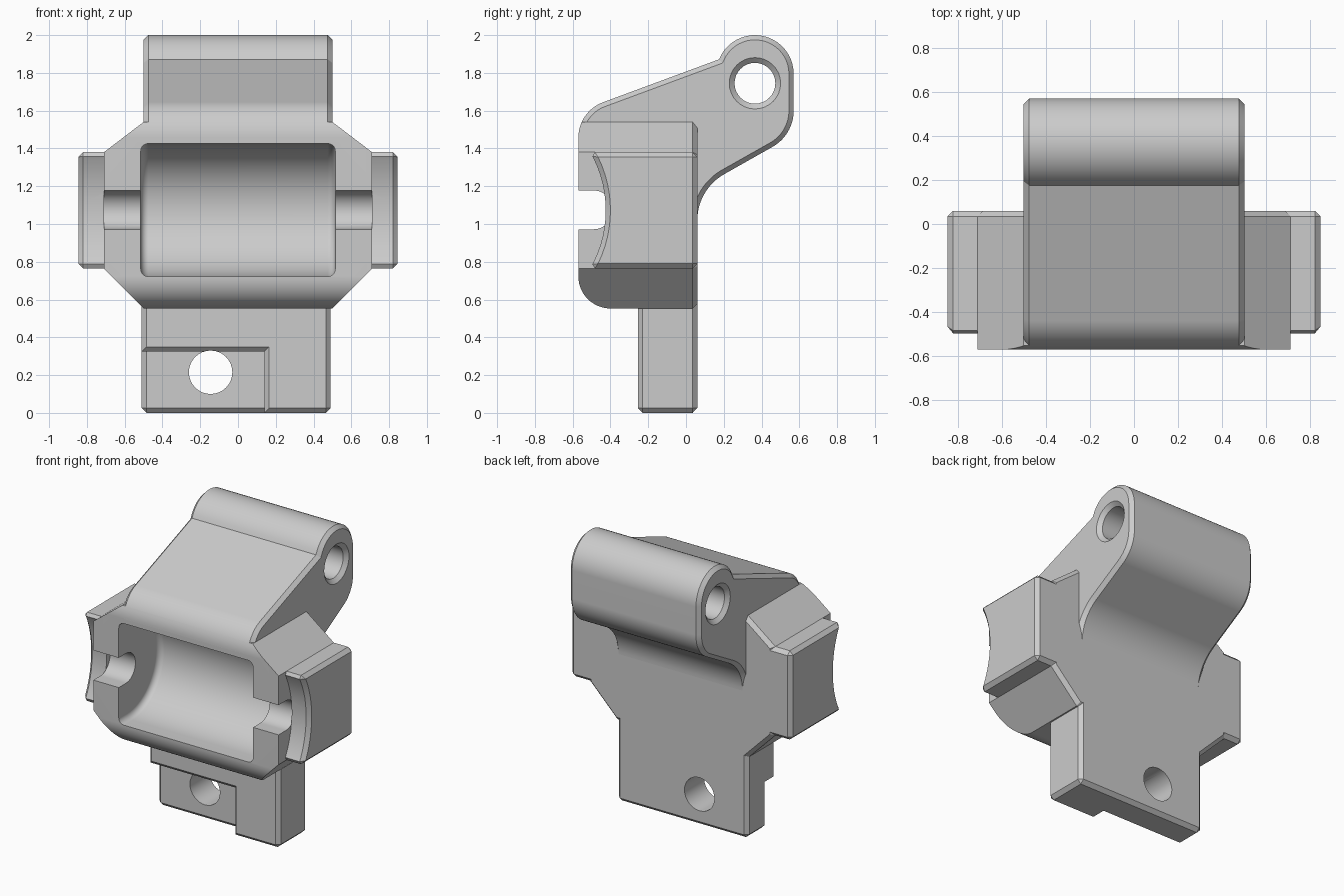
import bpy, bmesh
from math import sin, cos, radians
from mathutils import Vector

if "Cube" in bpy.data.objects:
    bpy.data.objects.remove(bpy.data.objects["Cube"], do_unlink=True)

grey = bpy.data.materials.new("plain grey")
grey.use_nodes = True
grey.diffuse_color = (0.6, 0.6, 0.6, 1)
grey.node_tree.nodes["Principled BSDF"].inputs["Base Color"].default_value = (0.6, 0.6, 0.6, 1)


def arc(cx, cy, r, a0, a1, n=14):
    angles = [radians(a0 + (a1 - a0) * i / n) for i in range(n + 1)]
    return [(cx + r * cos(a), cy + r * sin(a)) for a in angles]


def circle(cx, cy, r):
    return arc(cx, cy, r, 0, 360, 32)[:-1]


def box(x0, x1, z0, z1):
    return [(x0, z0), (x1, z0), (x1, z1), (x0, z1)]


def shrink(pts, amount):
    """Offset a clockwise profile inwards with mitred corners."""
    result = []
    for i, p in enumerate(pts):
        p = Vector(p)
        a = (p - Vector(pts[i - 1])).normalized()
        b = (Vector(pts[(i + 1) % len(pts)]) - p).normalized()
        n1, n2 = Vector((a.y, -a.x)), Vector((b.y, -b.x))
        result.append(tuple(p + (n1 + n2) * amount / (1 + n1.dot(n2))))
    return result


def finish(name, bm):
    bmesh.ops.recalc_face_normals(bm, faces=bm.faces)
    if bm.calc_volume(signed=True) < 0:
        bmesh.ops.reverse_faces(bm, faces=bm.faces)
    mesh = bpy.data.meshes.new(name)
    bm.to_mesh(mesh)
    bm.free()
    mesh.materials.append(grey)
    ob = bpy.data.objects.new(name, mesh)
    bpy.context.collection.objects.link(ob)
    return ob


def prism(name, pts, axis, lo, hi, chamfer=0, pick=None, segments=1):
    """Extrude a profile along x (profile in y, z) or along y (profile in x, z)."""
    def place(p, d):
        return (d, p[0], p[1]) if axis == "x" else (p[0], d, p[1])
    bm = bmesh.new()
    face = bm.faces.new([bm.verts.new(place(p, lo)) for p in pts])
    grown = bmesh.ops.extrude_face_region(bm, geom=[face])["geom"]
    shift = Vector(place((0, 0), hi - lo))
    bmesh.ops.translate(bm, vec=shift, verts=[v for v in grown if isinstance(v, bmesh.types.BMVert)])
    bmesh.ops.recalc_face_normals(bm, faces=bm.faces)
    if chamfer:
        edges = [e for e in bm.edges if e.calc_face_angle(0) > 0.5 and
                 (pick is None or pick((e.verts[0].co + e.verts[1].co) / 2))]
        bmesh.ops.bevel(bm, geom=edges, offset=chamfer, offset_type="OFFSET", segments=segments,
                        profile=0.5, affect="EDGES", clamp_overlap=False)
    return finish(name, bm)


def combine(base, other, operation):
    mod = base.modifiers.new(operation, "BOOLEAN")
    mod.operation, mod.solver, mod.object = operation, "EXACT", other
    bpy.context.view_layer.objects.active = base
    bpy.ops.object.modifier_apply(modifier=mod.name)
    bpy.data.objects.remove(other, do_unlink=True)


BACK, FRONT, CH = 0.06, -0.57, 0.025
front_curve = arc(-0.37, 1.457, 0.2, 180, 110.4)

# Six-sided body, chamfered round its back and rounded along its front
half = [(0.5, 0.553), (0.71, 0.765), (0.71, 1.38), (0.5, 1.54)]
outline = half + [(-x, z) for x, z in reversed(half)]
body = prism("bracket_body", outline, "y", FRONT - 0.1, BACK, CH, lambda c: c.y > BACK - 0.01)
side = [(0.2, 0.5), (0.2, 1.7), (-0.3, 1.7)] + front_curve[::-1] + arc(-0.4, 0.723, 0.17, 180, 270)
side += [(-0.3, 0.553), (-0.3, 0.5)]
combine(body, prism("body_rounding", side, "x", -1, 1), "INTERSECT")

# Side ears with hollowed fronts
ear_profile = arc(-1.04, 1.0725, 0.615, -30, 30)
ear_profile += [(BACK, 1.38), (BACK, 0.765)]
for s in (-1, 1):
    lo, hi = sorted((0.66 * s, 0.845 * s))
    combine(body, prism("ear", ear_profile, "x", lo, hi, CH,
                        lambda c: abs(c.x) > 0.7), "UNION")

# Lower tab with a stepped front corner
tab = prism("tab", box(-0.51, 0.49, 0, 0.7), "y", -0.255, BACK, CH, lambda c: c.z < 0.65)
combine(tab, prism("step_cutter", box(-0.8, 0.14, -0.3, 0.325), "y", -0.5, -0.1), "DIFFERENCE")
combine(tab, prism("lip_cutter", box(-0.8, 0.165, -0.3, 0.35), "y", -0.5, -0.23,
                   CH, lambda c: c.y > -0.25), "DIFFERENCE")
combine(tab, prism("step_plate", box(-0.51, 0.3, 0, 0.5), "y", -0.155, 0, CH,
                   lambda c: (c.y < -0.15) + (c.z < 0.01) + (c.x < -0.5) > 1), "UNION")
combine(body, tab, "UNION")

# Roller cavity and axle slot, both open at the front
cavity = [(-0.8, 0.722)] + arc(-0.48, 1.074, 0.352, -90, 90, 32) + [(-0.8, 1.426)]
combine(body, prism("cavity_cutter", cavity, "x", -0.515, 0.515, 0.04,
                    lambda c: abs(c.x) > 0.5, 5), "DIFFERENCE")
slot = [(-0.8, 0.972)] + arc(-0.49, 1.075, 0.103, -90, 90) + [(-0.8, 1.178)]
combine(body, prism("slot_cutter", slot, "x", -0.7101, 0.7101), "DIFFERENCE")
combine(body, prism("tab_hole", circle(-0.145, 0.215, 0.115), "y", -1, 1), "DIFFERENCE")

# Sloping arm ending in a barrel, with sloped rims and a flared through hole
arm_profile = (front_curve + arc(0.365, 1.795, 0.205, 158, 0, 20) + arc(0.35, 1.6, 0.22, 0, -60)
               + arc(0.34, 1.02, 0.28, 120, 180) + [(0, 1.02), (0, 1.3), (-0.3, 1.46)])
bm = bmesh.new()
rims = {-1: [], 1: []}
for wide, narrow in ((arm_profile, shrink(arm_profile, CH)),
                     (circle(0.365, 1.745, 0.108), circle(0.365, 1.745, 0.136))):
    rings = [[bm.verts.new((x, y, z)) for y, z in pts] for x, pts in
             ((-0.5, narrow), (CH - 0.5, wide), (0.5 - CH, wide), (0.5, narrow))]
    for r0, r1 in zip(rings, rings[1:]):
        for i in range(len(r0)):
            bm.faces.new((r0[i - 1], r0[i], r1[i], r1[i - 1]))
    for s, ring in ((-1, rings[0]), (1, rings[-1])):
        rims[s] += [bm.edges.get((ring[i - 1], ring[i])) for i in range(len(ring))]
for s, edges in rims.items():
    bmesh.ops.triangle_fill(bm, use_beauty=True, edges=edges, normal=(s, 0, 0))
arm = finish("sloping_arm", bm)

# Smooth curves, crisp edges
for ob in (body, arm):
    bpy.ops.object.select_all(action="DESELECT")
    ob.select_set(True)
    bpy.context.view_layer.objects.active = ob
    bpy.ops.object.shade_smooth_by_angle(angle=radians(25))
    ob.modifiers.new("even_shading", "WEIGHTED_NORMAL").keep_sharp = True
